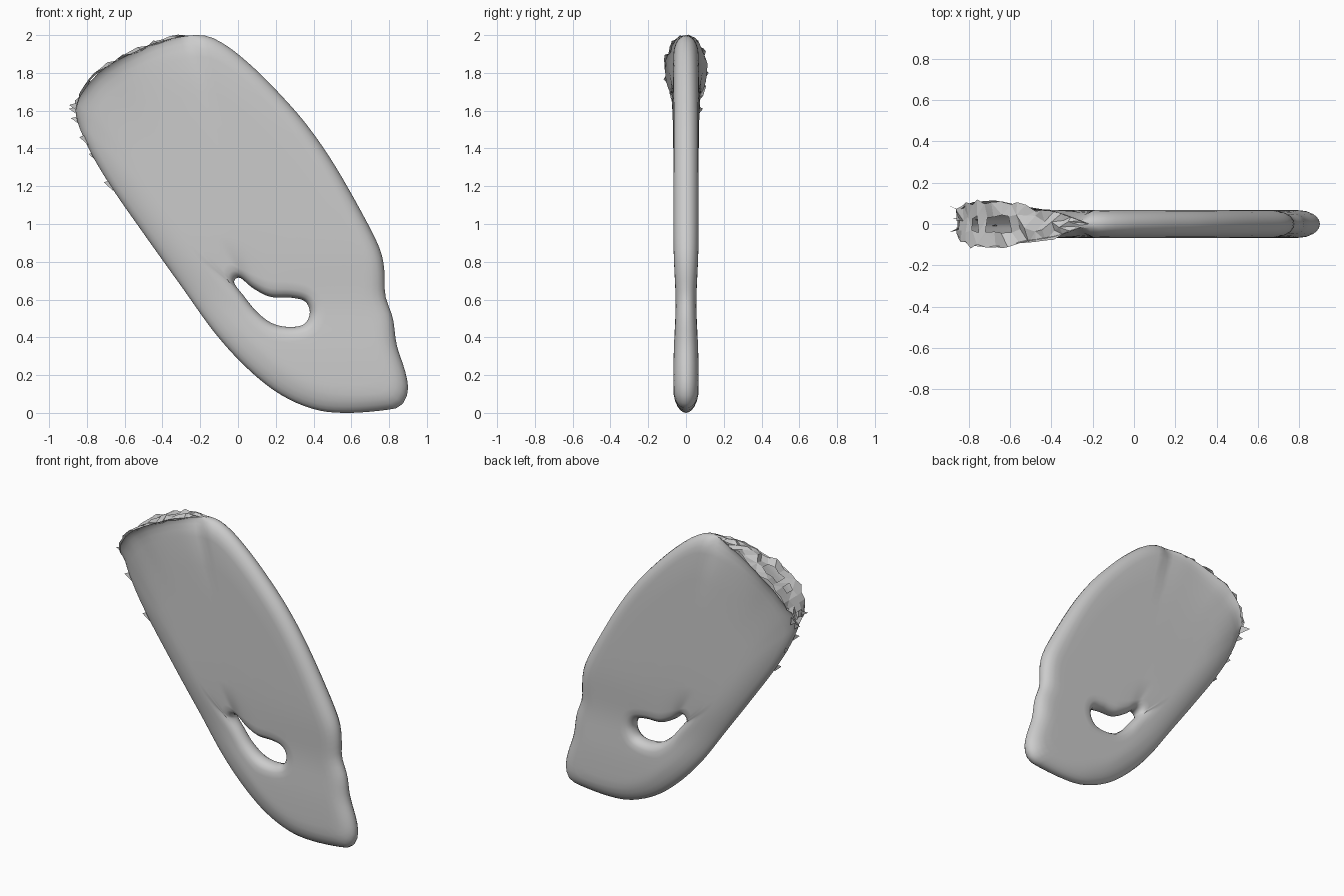
import bpy, bmesh, math, random
from mathutils import Vector
from mathutils.geometry import intersect_point_line

if "Cube" in bpy.data.objects:
    bpy.data.objects.remove(bpy.data.objects["Cube"])

random.seed(4)
N = 128

# Outlines in the x-z plane, both clockwise from the upper left
OUTER = [(-.86, 1.6), (-.80, 1.73), (-.70, 1.83), (-.55, 1.91), (-.40, 1.97), (-.2, 2.0),
         (-.07, 1.95), (.08, 1.83), (.22, 1.69), (.36, 1.53), (.5, 1.33), (.65, 1.07),
         (.75, .87), (.775, .75), (.78, .62), (.82, .5), (.84, .36), (.885, .22),
         (.9, .12), (.865, .04), (.78, .015), (.57, .0), (.40, .02), (.22, .1), (.05, .235),
         (-.12, .42), (-.3, .67), (-.5, .95), (-.68, 1.21), (-.80, 1.42)]
HOLE = [(-.02, .69), (.01, .715), (.08, .66), (.17, .615), (.28, .61), (.355, .59),
        (.38, .53), (.35, .47), (.27, .455), (.18, .475), (.1, .535), (.03, .62)]


def smooth_loop(pts, n):
    """Closed Catmull-Rom curve resampled to n points of equal spacing."""
    p = [Vector(q) for q in pts]
    m, dense = len(p), []
    for i in range(m):
        a, b, c, d = p[i - 1], p[i], p[(i + 1) % m], p[(i + 2) % m]
        for j in range(16):
            t = j / 16
            dense.append(.5 * (2 * b + (c - a) * t + (2 * a - 5 * b + 4 * c - d) * t * t
                               + (3 * b - a - 3 * c + d) * t ** 3))
    dense.append(dense[0])
    acc = [0]
    for a, b in zip(dense, dense[1:]):
        acc.append(acc[-1] + (b - a).length)
    out, j = [], 0
    for k in range(n):
        s = acc[-1] * k / n
        while acc[j + 1] < s:
            j += 1
        out.append(dense[j].lerp(dense[j + 1], (s - acc[j]) / (acc[j + 1] - acc[j])))
    return out


def loop_distance(p, loop):
    best = 9
    for i in range(len(loop)):
        a, b = loop[i - 1], loop[i]
        if (p - b).length > best + .05:
            continue
        q, t = intersect_point_line(p, a, b)
        q = a.lerp(b, min(1, max(0, t)))
        best = min(best, (p - Vector(q[:2])).length)
    return best


def dome(c):
    c = min(1, max(0, c))
    return math.sqrt(max(0, 1 - (1 - c) ** 2))


def finish(bm, name, angle):
    bmesh.ops.recalc_face_normals(bm, faces=bm.faces)
    me = bpy.data.meshes.new(name)
    bm.to_mesh(me)
    bm.free()
    ob = bpy.data.objects.new(name, me)
    bpy.context.collection.objects.link(ob)
    bpy.ops.object.select_all(action='DESELECT')
    ob.select_set(True)
    bpy.context.view_layer.objects.active = ob
    bpy.ops.object.shade_smooth_by_angle(angle=math.radians(angle))
    return ob


outer, hole = smooth_loop(OUTER, N), smooth_loop(HOLE, N)
k_end = min(range(N), key=lambda k: (outer[k] - Vector((-.2, 2))).length)
FLARE = [.045, .105, .115, .085, .06, 0]   # half width along the broken end


def flare(k):
    if k >= k_end:
        return 0
    f = k / k_end * 5
    i = min(4, int(f))
    return FLARE[i] + (FLARE[i + 1] - FLARE[i]) * (f - i)


# Height field between the outline and the hole
columns = []
for k in range(N):
    a, b = outer[k], hole[k]
    length = (b - a).length
    sc = min(1, length / .3)
    head = [s * sc for s in (0, .005, .018, .04, .075, .12)]
    tail = [length - s * sc for s in (.085, .045, .02, .006, 0)]
    mid = [head[-1] + (tail[0] - head[-1]) * i / 6 for i in range(1, 6)]
    col = []
    for s in head + mid + tail:
        p = a.lerp(b, s / length)
        u = p.x * .865 + p.y * .5 - .52
        radius = .08 + .1 * min(1, max(0, .5 - u))
        high = .067 - .012 * math.exp(-((p.y - .58) / .2) ** 2)
        d_out = 0 if s == 0 else loop_distance(p, outer)
        d_in = 0 if s == length else loop_distance(p, hole)
        y = high * dome(d_out / radius) * dome(d_in / .05)
        e = math.exp(-s / .09)
        if flare(k) > 0:
            y = y * (1 - e) + flare(k) * e
        col.append((p, y))
    columns.append(col)

# Body: front and back skins meeting at the rim and inside the hole
bm = bmesh.new()
rims = {}
for side in (-1, 1):
    grid = [[bm.verts.new((p.x, side * y, p.y)) for p, y in col] for col in columns]
    for k in range(N):
        g, h = grid[k], grid[(k + 1) % N]
        for i in range(len(g) - 1):
            bm.faces.new((g[i], g[i + 1], h[i + 1], h[i]))
    rims[side] = [g[0].co.copy() for g in grid]
bmesh.ops.remove_doubles(bm, verts=bm.verts, dist=1e-4)
finish(bm, "body", 50)

# Broken end: ragged strip closing the flared opening
bm = bmesh.new()
rows = []
for k in range(0, k_end + 1):
    f, b = rims[-1][k], rims[1][k]
    outward = Vector((-.75, 0, .66))
    row = []
    for i in range(4):
        rough = random.uniform(-.012, .018) if 0 < k < k_end else 0
        q = f.lerp(b, i / 3) + outward * rough
        q.y += random.uniform(-.015, .015) if flare(k) > .05 else 0
        row.append(bm.verts.new(q))
    rows.append(row)
for r, s in zip(rows, rows[1:]):
    for i in range(3):
        if r[0].co.x < -.62 and i == 1 and random.random() < .25:
            continue
        bm.faces.new((r[i], r[i + 1], s[i + 1], s[i]))
bmesh.ops.triangulate(bm, faces=bm.faces)
finish(bm, "broken_end", 10)

# Small splinters down the left edge
bm = bmesh.new()
for x, z, y in ((-.85, 1.6, .09), (-.85, 1.62, -.04), (-.84, 1.55, .03), (-.81, 1.45, -.03),
                (-.76, 1.36, .02), (-.68, 1.21, -.02)):
    size = .045 if z > 1.5 else .03
    tip = bm.verts.new((x - size, y, z + .01))
    low = bm.verts.new((x + .02, y * .6, z - .035))
    top = bm.verts.new((x + .01, y * .6 + .01, z + .025))
    bm.faces.new((tip, low, top))
finish(bm, "splinters", 10)
